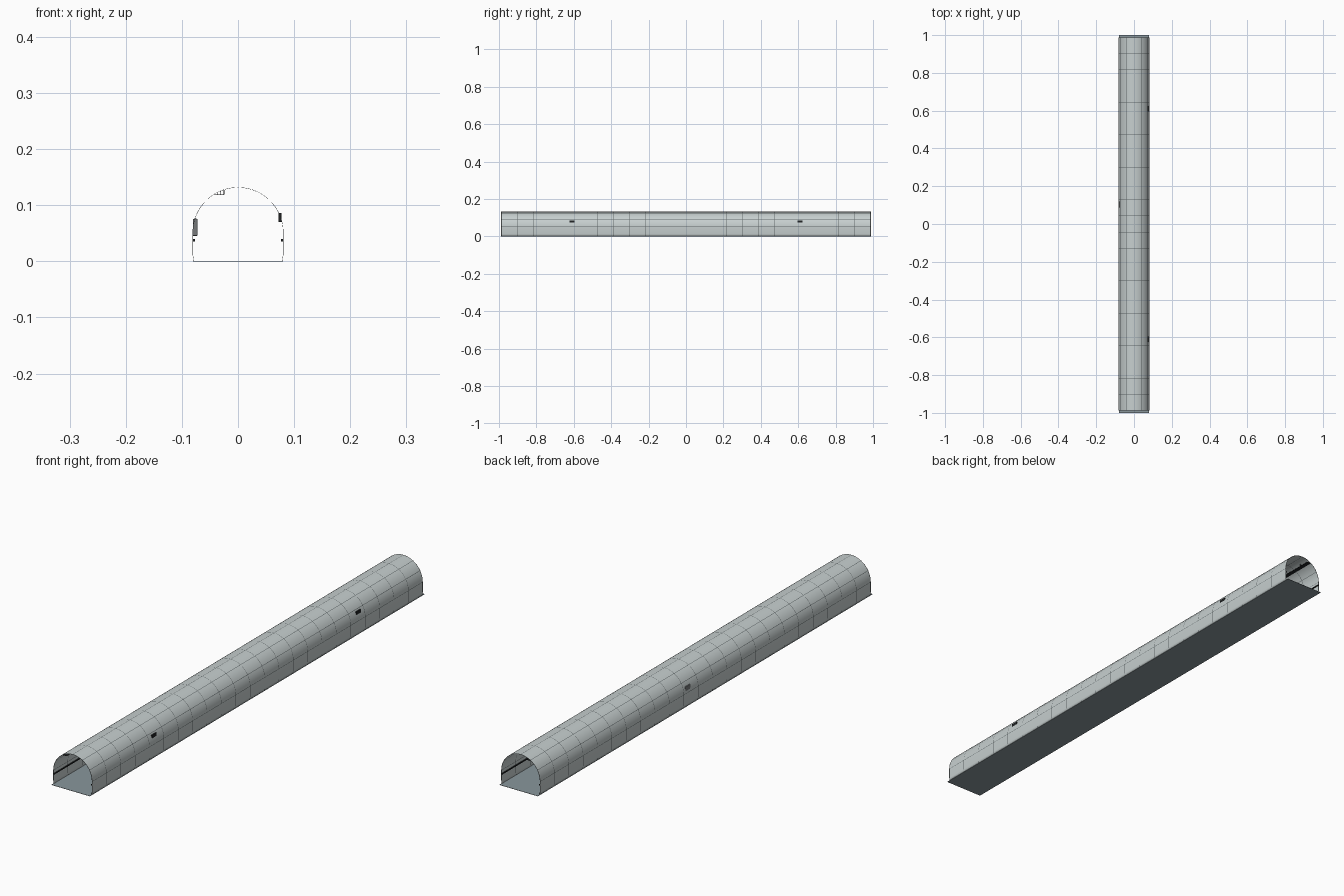
import bpy, bmesh, math

if "Cube" in bpy.data.objects:
    bpy.data.objects.remove(bpy.data.objects["Cube"])


def material(name, rgb):
    m = bpy.data.materials.new(name)
    m.diffuse_color = (*rgb, 1)
    m.use_nodes = True
    m.node_tree.nodes["Principled BSDF"].inputs["Base Color"].default_value = m.diffuse_color
    return m


PANEL = material("pale_concrete", (0.57, 0.625, 0.625))
SEAM = material("seam_grey", (0.12, 0.14, 0.145))
FLOOR = material("road_blue_grey", (0.25, 0.305, 0.33))
BLACK = material("fitting_black", (0.015, 0.017, 0.018))
GREY = material("cabinet_grey", (0.18, 0.19, 0.195))

R = 0.081            # arch radius
SPRING = 0.051       # height where the arch starts
PITCH = 0.0859       # panel length
PANELS = 23
END = PITCH * PANELS / 2
HALF = 0.0008        # half seam width


def make(name, bm, mats):
    me = bpy.data.meshes.new(name)
    bm.normal_update()
    bm.to_mesh(me)
    bm.free()
    for m in mats:
        me.materials.append(m)
    ob = bpy.data.objects.new(name, me)
    bpy.context.collection.objects.link(ob)
    return ob


def box(name, x, y, z, mat, bevel=0.0):
    bm = bmesh.new()
    bmesh.ops.create_cube(bm, size=1)
    for v in bm.verts:
        for i, (a, b) in enumerate((x, y, z)):
            v.co[i] = a if v.co[i] < 0 else b
    ob = make(name, bm, [mat])
    if bevel:
        mod = ob.modifiers.new("soft_edges", 'BEVEL')
        mod.width = bevel
        mod.segments = 2
    return ob


# Cross-section from right foot over the arch to left foot; flag = seam after point
section = [(0.079, 0.0005, False), (R, 0.012, False)]
da = math.degrees(HALF / R)
for k in range(7):
    c = 30 * k
    stops = [(c - da, True), (c + da, False)]
    if k < 6:
        stops += [(c + 6 * j, False) for j in range(1, 5)]
    for a, flag in stops:
        t = math.radians(a)
        section.append((R * math.cos(t), SPRING + R * math.sin(t), flag))
section += [(-R, 0.012, False), (-0.079, 0.0005, False)]

# Stations along the length; flag = joint after station
stations = [(-END, True), (-END + HALF, False)]
for k in range(1, PANELS):
    y = -END + k * PITCH
    stations += [(y - HALF, True), (y + HALF, False)]
stations += [(END - HALF, True), (END, False)]

# Lining shell with inlaid joints
bm = bmesh.new()
rows = [[bm.verts.new((x, y, z)) for x, z, _ in section] for y, _ in stations]
for i in range(len(rows) - 1):
    for j in range(len(section) - 1):
        f = bm.faces.new((rows[i][j], rows[i + 1][j], rows[i + 1][j + 1], rows[i][j + 1]))
        f.material_index = int(stations[i][1] or section[j][2])
bm.normal_update()
side_face = next(f for f in bm.faces if f.calc_center_median().x > 0.08)
if side_face.normal.x < 0:
    bmesh.ops.reverse_faces(bm, faces=bm.faces[:])
shell = make("lining_shell", bm, [PANEL, SEAM])
thick = shell.modifiers.new("thickness", 'SOLIDIFY')
thick.thickness = 0.0006
thick.offset = -1
bpy.context.view_layer.objects.active = shell
shell.select_set(True)
bpy.ops.object.shade_smooth_by_angle(angle=math.radians(30))
shell.select_set(False)

# Road slab
box("floor_slab", (-0.0805, 0.0805), (-1, 1), (0, 0.001), FLOOR)

# Side rails along both walls
for side, s in (("left", -1), ("right", 1)):
    xs = sorted((s * 0.0765, s * 0.0798))
    box(side + "_cable_rail", xs, (-END, END), (0.0355, 0.0395), BLACK)

# Overhead cable tray with hangers, kept under the arch
box("overhead_tray", (-0.042, -0.025), (-END, END), (0.1185, 0.1192), BLACK)
for k in range(PANELS):
    y = -END + (k + 0.5) * PITCH
    for x, top in ((-0.037, 0.1225), (-0.031, 0.1253), (-0.025, 0.1272)):
        box("tray_hanger", (x - 0.0005, x + 0.0005), (y - 0.001, y + 0.001), (0.119, top), BLACK)

# Wall signs on the right, cabinet on the left
for y in (-0.61, 0.61):
    box("wall_sign", (0.072, 0.0775), (y - 0.014, y + 0.014), (0.070, 0.086), BLACK, 0.001)
box("wall_cabinet", (-0.0805, -0.072), (0.088, 0.118), (0.045, 0.076), GREY, 0.002)
